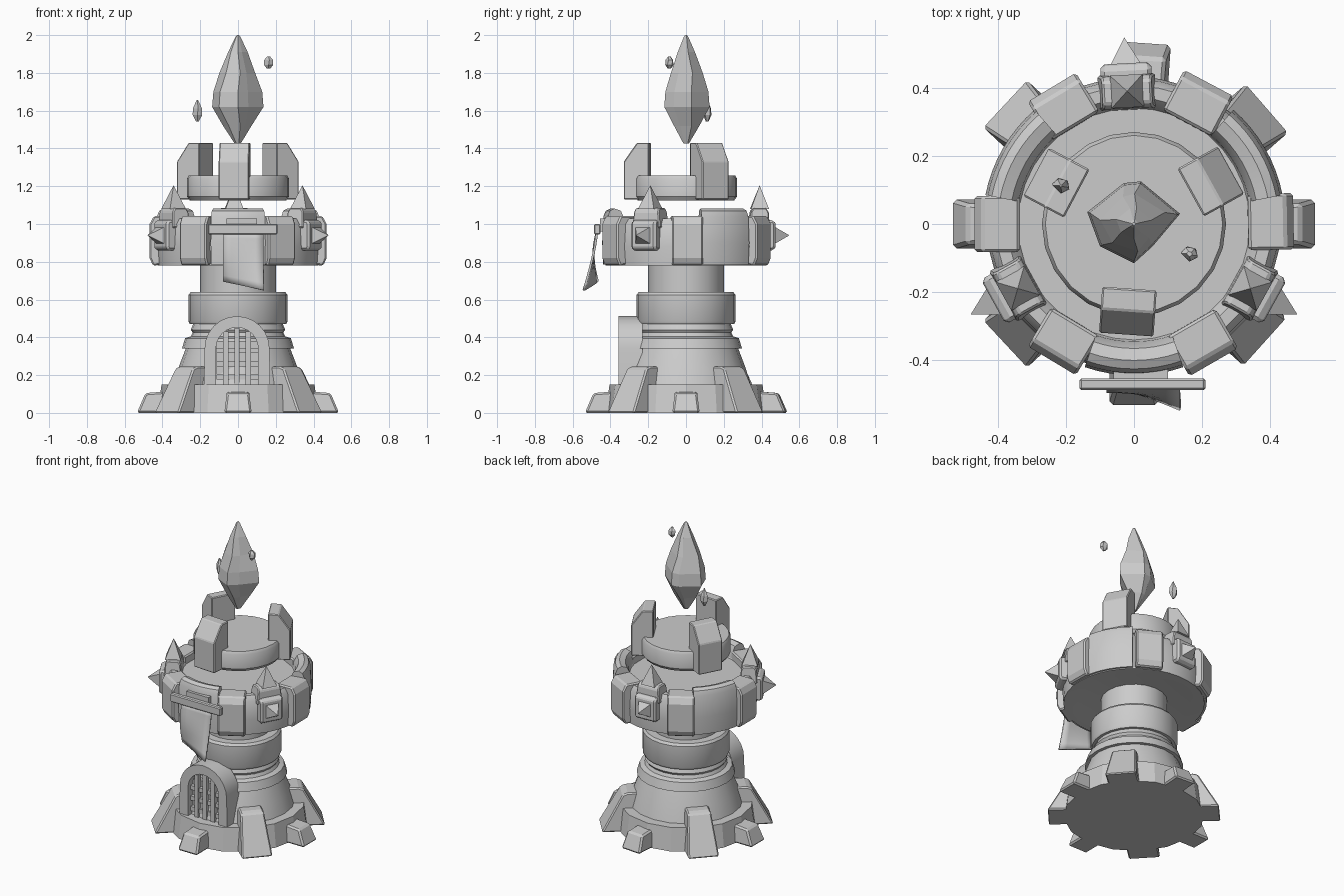
import bpy, bmesh, math
from mathutils import Vector, Matrix

if "Cube" in bpy.data.objects:
    bpy.data.objects.remove(bpy.data.objects["Cube"])

stone = bpy.data.materials.new("grey_stone")
stone.diffuse_color = (0.6, 0.6, 0.6, 1)
stone.use_nodes = True
stone.node_tree.nodes["Principled BSDF"].inputs["Base Color"].default_value = stone.diffuse_color


def finish(name, bm, smooth=None, bevel=0):
    """Turn a bmesh into a named object, optionally bevelled and smoothed."""
    bmesh.ops.remove_doubles(bm, verts=bm.verts, dist=0.0002)
    bmesh.ops.recalc_face_normals(bm, faces=bm.faces)
    me = bpy.data.meshes.new(name)
    bm.to_mesh(me)
    bm.free()
    me.materials.append(stone)
    ob = bpy.data.objects.new(name, me)
    bpy.context.collection.objects.link(ob)
    if bevel:
        mod = ob.modifiers.new("bevel", 'BEVEL')
        mod.width, mod.segments = bevel, 1
        mod.limit_method = 'ANGLE'
    if smooth:
        bpy.ops.object.select_all(action='DESELECT')
        ob.select_set(True)
        bpy.context.view_layer.objects.active = ob
        bpy.ops.object.shade_smooth_by_angle(angle=math.radians(smooth))
    return ob


def sweep(name, profile, sides, a0=0, a1=360, smooth=35):
    """Turn an (r, z) profile about z; partial turns are closed and capped."""
    bm = bmesh.new()
    full = a1 - a0 == 360
    rings = []
    for i in range(sides if full else sides + 1):
        a = math.radians(a0 + (a1 - a0) * i / sides)
        rings.append([bm.verts.new((r * math.cos(a), r * math.sin(a), z)) for r, z in profile])
    n = len(profile)
    for i in range(sides):
        p, q = rings[i], rings[(i + 1) % len(rings)]
        for j in range(n - 1 if full else n):
            k = (j + 1) % n
            bm.faces.new((p[j], q[j], q[k], p[k]))
    if not full:
        bm.faces.new(rings[0])
        bm.faces.new(rings[-1])
    return finish(name, bm, smooth)


def radial_block(name, profile, angle, w, taper=1.0, bevel=0.0, shift=0.0):
    """Extrude an (r, z) profile sideways, narrowing upward, facing an angle."""
    bm = bmesh.new()
    top = max(z for r, z in profile)
    low = min(z for r, z in profile)
    ends = []
    for s in (-0.5, 0.5):
        ends.append([bm.verts.new((r, s * w * (1 + (taper - 1) * (z - low) / (top - low)) + shift, z))
                     for r, z in profile])
    n = len(profile)
    for j in range(n):
        k = (j + 1) % n
        bm.faces.new((ends[0][j], ends[0][k], ends[1][k], ends[1][j]))
    for e in ends:
        bm.faces.new(e)
    bmesh.ops.rotate(bm, verts=bm.verts, cent=(0, 0, 0), matrix=Matrix.Rotation(math.radians(angle), 3, 'Z'))
    return finish(name, bm, None, bevel)


def box(name, x0, x1, y0, y1, z0, z1, bevel=0.0):
    return radial_block(name, [(x0, z0), (x1, z0), (x1, z1), (x0, z1)], 0, y1 - y0, 1, bevel, (y0 + y1) / 2)


def spike(name, base, direction, half, length, spin):
    """Four-sided spike."""
    bm = bmesh.new()
    bmesh.ops.create_cone(bm, cap_ends=True, segments=4, radius1=half * 1.414, radius2=0, depth=length)
    rot = Vector(direction).to_track_quat('Z', 'Y').to_matrix().to_4x4()
    bm.transform(Matrix.Translation(Vector(base) + Vector(direction) * length / 2) @ rot
                 @ Matrix.Rotation(spin, 4, 'Z'))
    return finish(name, bm)


def crystal(name, outline, layers, at):
    """Stack scaled copies of an outline into a faceted gem."""
    bm = bmesh.new()
    rings = []
    for z, s, twist in layers:
        m = Matrix.Rotation(math.radians(twist), 3, 'Z')
        rings.append([bm.verts.new(m @ Vector((x * s, y * s, 0)) + Vector((0, 0, z))) for x, y in outline])
    n = len(outline)
    for p, q in zip(rings, rings[1:]):
        for j in range(n):
            k = (j + 1) % n
            bm.faces.new((p[j], p[k], q[k], q[j]))
    bm.faces.new(rings[0])
    bm.faces.new(rings[-1])
    bm.transform(Matrix.Translation(at))
    return finish(name, bm)


# Base and tower shaft
sweep("plinth", [(0, 0), (0.425, 0), (0.405, 0.15), (0, 0.15)], 16, smooth=15)
sweep("sloped_base", [(0, 0.14), (0.345, 0.14), (0.315, 0.24), (0.275, 0.345), (0, 0.345)], 20)
sweep("base_lip", [(0, 0.34), (0.297, 0.34), (0.28, 0.395), (0.25, 0.405), (0.24, 0.425),
                   (0.25, 0.44), (0.235, 0.475), (0, 0.475)], 24)
sweep("shaft", [(0, 0.46), (0.2, 0.46), (0.2, 0.8), (0, 0.8)], 20)
sweep("shaft_band", [(0, 0.47), (0.255, 0.47), (0.262, 0.485), (0.262, 0.625), (0.25, 0.64), (0, 0.64)], 24)

# Buttresses on the diagonals and small feet on the axes
for a in (41, 137, 223, 318):
    radial_block("buttress", [(0.24, 0), (0.52, 0), (0.39, 0.235), (0.36, 0.245), (0.24, 0.245)], a, 0.19, 0.75, 0.008)
for a in (0, 86, 180, 270):
    radial_block("foot", [(0.36, 0), (0.535, 0), (0.49, 0.105), (0.36, 0.115)], a, 0.145, 0.8, 0.01)

# Arched doorway with a barred grille
bm = bmesh.new()
arch = [(0.18, 0.11, 0.15)]
sections = []
for i in range(-1, 14):
    if i in (-1, 13):
        s = 1 if i == -1 else -1
        pair = [(0.175 * s, 0.15), (0.112 * s, 0.15)]
    else:
        a = math.pi * i / 12
        pair = [(r * math.cos(a), 0.34 + r * math.sin(a)) for r in (0.172, 0.112)]
    (xo, zo), (xi, zi) = pair
    sections.append([bm.verts.new((x - 0.005, y, z)) for x, z, y in
                     ((xo, zo, -0.358), (xi, zi, -0.358), (xi, zi, -0.23), (xo, zo, -0.23))])
for p, q in zip(sections, sections[1:]):
    for j in range(4):
        k = (j + 1) % 4
        bm.faces.new((p[j], p[k], q[k], q[j]))
bm.faces.new(sections[0])
bm.faces.new(sections[-1])
finish("door_arch", bm, 30)
box("door_backing", -0.115, 0.105, -0.31, -0.22, 0.15, 0.38)
for x, top in ((-0.065, 0.43), (-0.005, 0.45), (0.055, 0.43)):
    box("upright_bar", x - 0.014, x + 0.014, -0.345, -0.315, 0.15, top)
for z in (0.19, 0.26, 0.33):
    box("cross_bar", -0.115, 0.105, -0.335, -0.305, z - 0.014, z + 0.014)

# Platform drum, rim and floor
sweep("platform", [(0, 0.8), (0.2, 0.8), (0.34, 0.785), (0.425, 0.78), (0.432, 0.88), (0.425, 1.0),
                   (0.405, 1.03), (0.37, 1.03), (0.345, 1.0), (0.34, 0.99), (0, 0.99)], 36)
rim = [(0.36, 0.79), (0.438, 0.785), (0.444, 0.9), (0.437, 1.04), (0.425, 1.07), (0.4, 1.082),
       (0.365, 1.07), (0.345, 1.03), (0.34, 0.97)]
for a in (30, 150, 270):
    sweep("rounded_wall", rim, 8, a - 19, a + 19)
for a in (1, 62, 121, 180, 239, 300):
    radial_block("merlon", [(0.33, 0.79), (0.45, 0.78), (0.468, 0.82), (0.468, 1.0), (0.445, 1.042),
                            (0.335, 1.042)], a, 0.165, 1, 0.008)

# Spiked wall sections
for a in (93, 209, 331):
    d = Vector((math.cos(math.radians(a)), math.sin(math.radians(a)), 0))
    radial_block("spike_pedestal", [(0.335, 0.98), (0.44, 0.98), (0.435, 1.065), (0.42, 1.085),
                                    (0.355, 1.085), (0.34, 1.065)], a, 0.17, 0.85, 0.006)
    spike("upright_spike", d * 0.39 + Vector((0, 0, 1.08)), (0, 0, 1), 0.048, 0.125,
          math.radians(a + 45))
    radial_block("spike_plate", [(0.4, 0.86), (0.462, 0.86), (0.472, 0.88), (0.472, 1.0),
                                 (0.462, 1.02), (0.4, 1.02)], a, 0.15, 1, 0.012)
    spike("side_spike", d * 0.468 + Vector((0, 0, 0.94)), d, 0.045, 0.08, math.pi / 4)

# Banner: bracket, pole and curling cloth
box("banner_bracket", -0.06, 0.1, -0.455, -0.42, 0.96, 1.03)
pole = box("banner_pole", -0.16, 0.21, -0.487, -0.453, 0.945, 1.0, 0.006)
bm = bmesh.new()
grid = []
for i in range(9):
    t = i / 8
    row = []
    for j in range(6):
        u = j / 5
        swing = t ** 1.4 * (-0.005 + 0.075 * u ** 1.2) + 0.02 * math.sin(math.pi * t) * (1 - u)
        row.append(bm.verts.new((-0.08 + 0.215 * u, -0.478 - swing, 0.96 - t * (0.265 + 0.045 * u))))
    grid.append(row)
for p, q in zip(grid, grid[1:]):
    for j in range(5):
        bm.faces.new((p[j], p[j + 1], q[j + 1], q[j]))
cloth = finish("banner_cloth", bm, 40)
solid = cloth.modifiers.new("thickness", 'SOLIDIFY')
solid.thickness = 0.012

# Floating dais with three chamfered prongs
sweep("dais", [(0, 1.125), (0.255, 1.125), (0.27, 1.145), (0.27, 1.24), (0.26, 1.257), (0, 1.257)], 24)
for a in (29, 152, 266):
    radial_block("prong", [(0.19, 1.13), (0.325, 1.13), (0.325, 1.33), (0.255, 1.43), (0.19, 1.43)],
                 a, 0.16, 1, 0.005)

# Faceted crystal and two drifting shards
outline = [(-0.137, 0.035), (-0.03, 0.12), (0.02, 0.125), (0.135, 0.03), (0.055, -0.065), (0, -0.115), (-0.1, -0.065)]
crystal("crystal", outline, [(1.425, 0.12, 20), (1.52, 0.56, 10), (1.62, 1.0, 0), (1.7, 0.95, 0),
                             (1.8, 0.7, 8), (1.91, 0.38, 0), (1.99, 0.1, 0), (2.0, 0.04, 0)], (0, 0, 0))
gem = [(-0.024, 0.006), (-0.006, 0.022), (0.02, 0.014), (0.024, -0.01), (0, -0.022)]
crystal("shard", gem, [(-0.032, 0.35, 0), (-0.012, 1, 0), (0.014, 0.95, 12), (0.032, 0.35, 0)], (0.162, -0.088, 1.854))
crystal("shard", gem, [(-0.055, 0.3, 0), (-0.02, 1.05, 0), (0.015, 0.95, 10), (0.06, 0.15, 0)], (-0.215, 0.112, 1.597))
